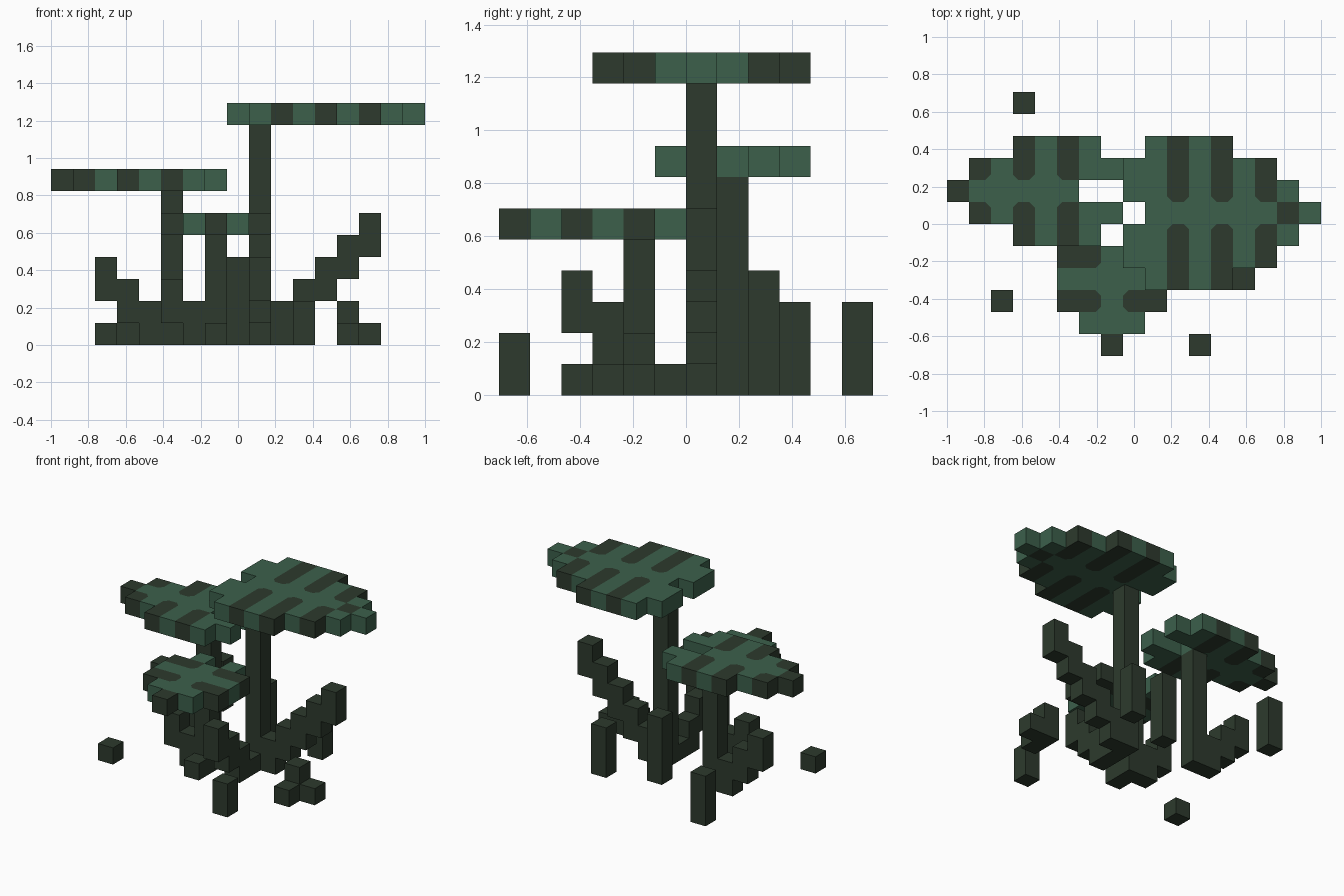
import bpy
import bmesh
from mathutils import Vector

if "Cube" in bpy.data.objects:
    bpy.data.objects.remove(bpy.data.objects["Cube"])

S = 2 / 17                         # cube size
ORIGIN = Vector((-8.5, -6, 0))     # grid corner, in cubes


def material(name, rgb):
    m = bpy.data.materials.new(name)
    m.diffuse_color = (*rgb, 1)
    m.use_nodes = True
    m.node_tree.nodes["Principled BSDF"].inputs["Base Color"].default_value = m.diffuse_color
    return m


DARK = material("dark bark green", (0.0262, 0.0423, 0.0262))
GREEN = material("leaf green", (0.0452, 0.1170, 0.0704))
QUAD = [(0, 0), (1, 0), (1, 1), (0, 1)]


def build(name, cells):
    """Mesh the outer skin of a dict {(i, j, k): 0 dark / 1 green}."""
    bm = bmesh.new()
    cache = {}

    def vert(p):
        key = tuple(round(c, 3) for c in p)
        if key not in cache:
            cache[key] = bm.verts.new((Vector(p) + ORIGIN) * S)
        return cache[key]

    def face(points, flip, colour):
        vs = [vert(p) for p in points]
        f = bm.faces.new(vs[::-1] if flip else vs)
        f.material_index = colour

    for cell, colour in cells.items():
        for axis in range(3):
            u, v = (axis + 1) % 3, (axis + 2) % 3
            for side in (0, 1):
                near = list(cell)
                near[axis] += 2 * side - 1
                if tuple(near) in cells:
                    continue
                corners = []
                for a, b in QUAD:
                    p = Vector(cell)
                    p[axis] += side
                    p[u] += a
                    p[v] += b
                    corners.append(p)
                outline = []
                for n, (a, b) in enumerate(QUAD):
                    p = corners[n]
                    # stripe ends have clipped corners where green surrounds them
                    clip = False
                    if axis == 2 and colour == 0:
                        i, j, k = cell
                        di, dj = 2 * a - 1, 2 * b - 1
                        clip = all(cells.get(c) == 1 for c in (
                            (i + di, j, k), (i, j + dj, k), (i + di, j + dj, k)))
                    if clip:
                        p0 = p.lerp(corners[n - 1], 0.25)
                        p1 = p.lerp(corners[(n + 1) % 4], 0.25)
                        outline += [p0, p1]
                        face([p0, p, p1], side == 0, 1)
                    else:
                        outline.append(p)
                face(outline, side == 0, colour)

    me = bpy.data.meshes.new(name)
    bm.to_mesh(me)
    bm.free()
    me.materials.append(DARK)
    me.materials.append(GREEN)
    ob = bpy.data.objects.new(name, me)
    bpy.context.collection.objects.link(ob)


def leaf(name, base, axis, direction, k, widths, notch, stripes, tip):
    """Mirrored leaf: half widths from the notched base to the tip."""
    cells = {}
    for d, w in enumerate(widths):
        for off in range(-w, w + 1):
            if off == 0 and d < notch:
                continue
            c = [base[0], base[1], k]
            c[axis] += d * direction
            c[1 - axis] += off
            dark = (d in stripes and off != 0) or (d == tip and off == 0)
            cells[tuple(c)] = 0 if dark else 1
    build(name, cells)


def wood(name, *columns):
    """Upright columns (i, j, bottom, top) joined into one part."""
    build(name, {(i, j, k): 0 for i, j, lo, hi in columns for k in range(lo, hi)})


# Three notched, striped leaves
leaf("large_leaf", (8, 6), 0, 1, 10, [2, 3, 3, 3, 3, 2, 2, 1, 0], 1, (2, 4, 6), 7)
leaf("medium_leaf", (7, 7), 0, -1, 7, [1, 2, 2, 2, 2, 1, 1, 0], 2, (2, 4, 6), 7)
leaf("small_leaf", (7, 5), 1, -1, 5, [1, 2, 2, 2, 1, 0], 1, (1, 3), 5)

# Stems with their stepped side shoots
wood("large_stem", (9, 6, 0, 10),
     (10, 6, 0, 2), *[(10 + n, 6, n, n + 2) for n in range(1, 5)],
     (9, 5, 0, 1), *[(9, 4 - n, n, n + 2) for n in range(3)])
wood("medium_stem", (5, 7, 0, 7), *[(4 - n, 7, n, n + 2) for n in range(3)])
wood("small_stem", (7, 4, 0, 5), (7, 3, 0, 1),
     *[(6 - n, 4, n, n + 2) for n in range(2)])

# Loose sprouts on the ground
wood("back_left_sprout", (3, 11, 0, 3))
wood("back_sprout", (8, 8, 0, 4))
wood("back_right_sprout", (11, 9, 0, 3))
wood("front_sprout", (11, 0, 0, 2))
wood("left_pebble", (2, 2, 0, 1))
wood("right_clump", (13, 3, 0, 1), (13, 4, 0, 2), (14, 4, 0, 1))
